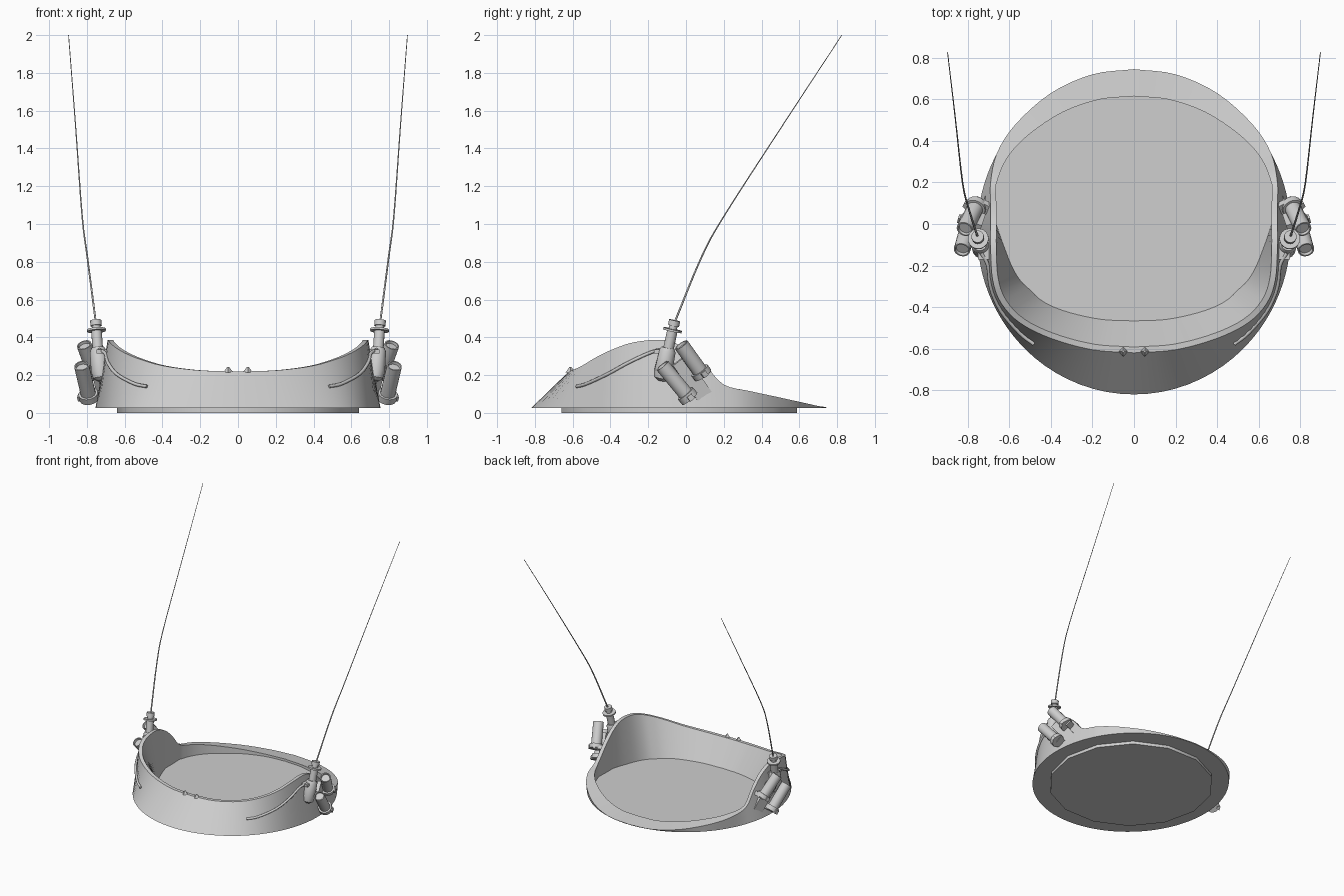
import bpy, bmesh, math
from mathutils import Vector

cube = bpy.data.objects.get("Cube")
if cube:
    bpy.data.objects.remove(cube, do_unlink=True)

grey = bpy.data.materials.new("light_grey")
grey.use_nodes = True
grey.diffuse_color = (0.62, 0.62, 0.62, 1)
grey.node_tree.nodes["Principled BSDF"].inputs["Base Color"].default_value = grey.diffuse_color


def finish(name, bm, angle=35):
    bmesh.ops.recalc_face_normals(bm, faces=bm.faces)
    mesh = bpy.data.meshes.new(name)
    bm.to_mesh(mesh)
    bm.free()
    mesh.materials.append(grey)
    obj = bpy.data.objects.new(name, mesh)
    bpy.context.collection.objects.link(obj)
    bpy.ops.object.select_all(action="DESELECT")
    obj.select_set(True)
    bpy.context.view_layer.objects.active = obj
    bpy.ops.object.shade_smooth_by_angle(angle=math.radians(angle))
    return obj


def bridge(bm, a, b):
    n = len(a)
    for i in range(n):
        j = (i + 1) % n
        bm.faces.new((a[i], a[j], b[j], b[i]))


def turned(name, start, end, profile, sides=16):
    """Surface of revolution: profile holds (fraction along axis, radius)."""
    start, end = Vector(start), Vector(end)
    axis = end - start
    turn = axis.to_track_quat("Z", "Y")
    bm = bmesh.new()
    rings = []
    for t, r in profile:
        rings.append([bm.verts.new(start + axis * t + turn @ Vector(
            (r * math.cos(k * math.tau / sides), r * math.sin(k * math.tau / sides), 0)))
            for k in range(sides)])
    for a, b in zip(rings, rings[1:]):
        bridge(bm, a, b)
    bm.faces.new(rings[0])
    bm.faces.new(rings[-1])
    return finish(name, bm)


def box(name, centre, size, direction=(0, 0, 1)):
    turn = Vector(direction).to_track_quat("Z", "Y")
    bm = bmesh.new()
    bmesh.ops.create_cube(bm, size=1)
    for v in bm.verts:
        v.co = Vector(centre) + turn @ Vector([c * s for c, s in zip(v.co, size)])
    return finish(name, bm)


def tube(name, points, radii, sides=6):
    bm = bmesh.new()
    rings = []
    for i, p in enumerate(points):
        way = points[min(i + 1, len(points) - 1)] - points[max(i - 1, 0)]
        turn = way.to_track_quat("Z", "Y")
        rings.append([bm.verts.new(p + turn @ Vector(
            (math.cos(k * math.tau / sides), math.sin(k * math.tau / sides), 0)) * radii[i])
            for k in range(sides)])
    for a, b in zip(rings, rings[1:]):
        bridge(bm, a, b)
    bm.faces.new(rings[0])
    bm.faces.new(rings[-1])
    return finish(name, bm, 70)


def spline(keys, steps):
    """Catmull-Rom curve through the keys."""
    out = []
    for i in range(len(keys) - 1):
        a, b = keys[i], keys[i + 1]
        before = keys[i - 1] if i else a * 2 - b
        after = keys[i + 2] if i + 2 < len(keys) else b * 2 - a
        for k in range(steps):
            t = k / steps
            out.append(0.5 * (2 * a + (b - before) * t + (2 * before - 5 * a + 4 * b - after) * t * t
                              + (3 * a - before - 3 * b + after) * t ** 3))
    return out + [keys[-1]]


# Collar: half of the upper rim from front to back
rim_keys = [Vector(p) for p in (
    (0, -.62, .22), (.2, -.605, .225), (.4, -.55, .25), (.55, -.475, .295), (.64, -.38, .34),
    (.68, -.27, .375), (.69, -.12, .385), (.69, 0, .34), (.69, .1, .255), (.69, .2, .15),
    (.66, .34, .115), (.57, .48, .085), (.4, .63, .052), (.2, .72, .032), (0, .745, .03))]
half = spline(rim_keys, 4)
rim = half + [Vector((-p.x, p.y, p.z)) for p in reversed(half[1:-1])]
BASE = 0.025


def foot(p):
    a = math.atan2((p.y + .04) / .78, p.x / .755)
    return Vector((.755 * math.cos(a), -.04 + .78 * math.sin(a), BASE))


def inward(p, distance):
    flat = Vector((p.x, p.y, 0))
    return p - flat.normalized() * distance


def inner_rim(p):
    back = max(0, (p.y - .2) / .545)
    q = inward(p, .028 + .102 * back)
    q.z += .018 * back
    return q


def inner_foot(p):
    q = inward(inner_rim(p), .125 * min(1, max(0, -p.y / .4)))
    q.z = BASE + .005
    return q


bm = bmesh.new()
loops = [[bm.verts.new(f(p)) for p in rim] for f in (foot, Vector, inner_rim, inner_foot)]
for a, b in zip(loops, loops[1:]):
    bridge(bm, a, b)
bm.faces.new(loops[0])
bm.faces.new(loops[-1])
finish("collar", bm, 30)

# Thin faceted disc under the collar
turned("base_disc", (0, -.035, 0), (0, -.035, .028), [(0, .64), (1, .64)], 14)


def on_hull(s, x_key, z):
    """Point on the outer wall, found by its rim index and height."""
    p = half[x_key]
    low = foot(p)
    q = low.lerp(p, (z - low.z) / (p.z - low.z))
    q = inward(q, -.006)
    return Vector((s * q.x, q.y, q.z))


for s, side in ((1, "left"), (-1, "right")):
    def at(x, y, z):
        return Vector((s * x, y, z))

    # Aerial mount and whip
    turned(side + "_aerial_socket", at(.725, -.13, .17), at(.742, -.095, .345),
           [(0, .02), (.08, .04), (.3, .048), (.9, .044), (1, .034)])
    turned(side + "_aerial_post", at(.742, -.095, .33), at(.753, -.06, .49),
           [(0, .028), (.64, .028), (.64, .05), (.71, .05), (.71, .022), (.82, .022),
            (.82, .03), (1, .03)])
    box(side + "_aerial_bracket", at(.71, -.12, .325), (.08, .1, .02))
    whip = spline([at(.753, -.06, .48), at(.797, .08, .82), at(.825, .2, 1.04),
                   at(.86, .51, 1.52), at(.897, .825, 2)], 4)
    tube(side + "_aerial_whip", whip,
         [.0055 - .0035 * i / (len(whip) - 1) for i in range(len(whip))])

    # Cable running down the outer wall
    path = spline([at(.735, -.14, .335), on_hull(s, 22, .315), on_hull(s, 19, .265),
                   on_hull(s, 15, .205), on_hull(s, 11, .155), on_hull(s, 9, .14)], 4)
    tube(side + "_cable", path, [.009] * len(path), 8)

    # Two launcher tubes with flanged rear caps
    for level, rear, muzzle in (("upper", at(.757, .09, .2), at(.815, -.025, .36)),
                                ("lower", at(.787, .02, .075), at(.828, -.125, .25))):
        turned(side + "_" + level + "_launcher", rear, muzzle,
               [(0, .03), (0, .052), (.16, .052), (.16, .04), (1, .04),
                (1, .033), (.93, .031)])
        way = muzzle - rear
        box(side + "_" + level + "_launcher_lug", rear + way * .06 + at(.045, .012, -.005),
            (.025, .03, .03), way)
        box(side + "_" + level + "_launcher_arm", rear + way * .1 - at(.035, -.01, 0),
            (.09, .05, .03), way)
    # Plate that joins the launchers to the wall
    box(side + "_launcher_plate", at(.735, .03, .18), (.03, .09, .24),
        at(.04, -.12, .17))

    # Small stop on the front rim
    turned(side + "_rim_stop", at(.052, -.612, .215), at(.052, -.612, .242),
           [(0, .025), (1, .006)], 4)
